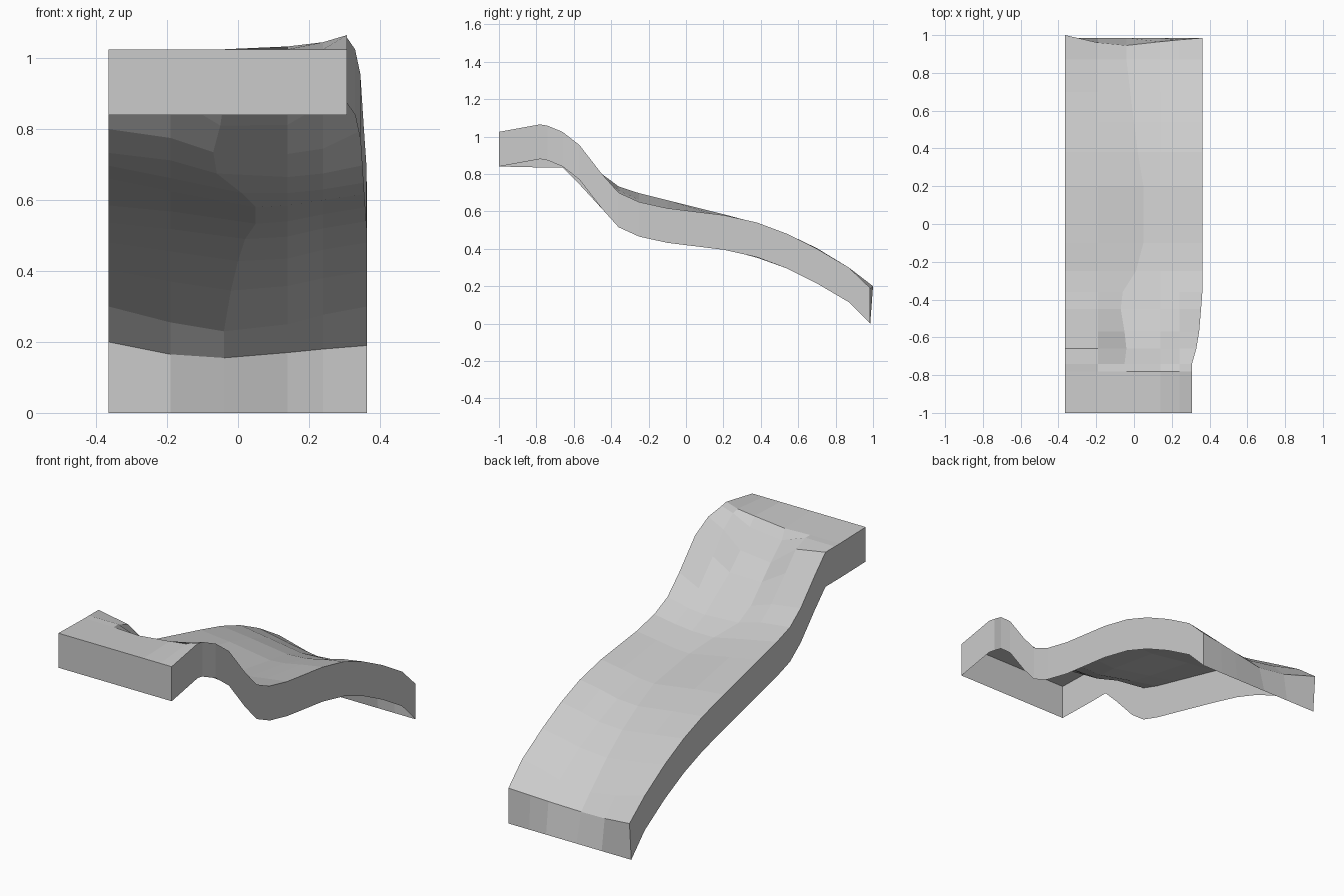
import bpy, bmesh

WALL = 0.185
# Stations along the slope: y, channel centre x, right edge x, then heights left to right
ROWS = [
    (-1.00, -0.04, 0.307, 1.025, 1.025, 1.025, 1.025, 1.025, 1.025),
    (-0.78, -0.04, 0.307, 1.020, 1.020, 1.015, 1.033, 1.045, 1.065),
    (-0.74, -0.05, 0.307, 1.020, 1.020, 0.970, 0.990, 1.037, 1.058),
    (-0.66, -0.04, 0.33, 1.020, 0.990, 0.877, 0.895, 0.98, 1.025),
    (-0.57, -0.05, 0.345, 0.930, 0.895, 0.810, 0.812, 0.87, 0.955),
    (-0.45, -0.07, 0.355, 0.800, 0.775, 0.735, 0.730, 0.745, 0.800),
    (-0.36, -0.06, 0.362, 0.733, 0.712, 0.675, 0.665, 0.675, 0.700),
    (-0.25, 0.01, 0.363, 0.697, 0.662, 0.620, 0.620, 0.630, 0.650),
    (-0.10, 0.05, 0.363, 0.660, 0.625, 0.580, 0.585, 0.600, 0.617),
    (0.20, 0.05, 0.363, 0.585, 0.568, 0.533, 0.540, 0.560, 0.580),
    (0.38, 0.02, 0.363, 0.537, 0.518, 0.490, 0.497, 0.520, 0.540),
    (0.54, 0.00, 0.363, 0.480, 0.455, 0.428, 0.435, 0.460, 0.480),
    (0.70, -0.02, 0.363, 0.403, 0.370, 0.345, 0.358, 0.380, 0.400),
    (0.87, -0.04, 0.363, 0.300, 0.255, 0.230, 0.250, 0.277, 0.300),
    (0.985, -0.04, 0.363, 0.200, 0.165, 0.155, 0.170, 0.180, 0.190),
]
BACK_SHIFT = (0.015, -0.025, -0.04, -0.02, -0.01, 0.0)  # bowed back lip

bm = bmesh.new()

# Top surface: a shallow channel between raised rims
grid = []
for row in ROWS:
    y, cx, rx = row[:3]
    xs = (-0.365, -0.19, cx, 0.14, 0.24, rx)
    last = row is ROWS[-1]
    grid.append([bm.verts.new((x, y + (s if last else 0), z))
                 for x, z, s in zip(xs, row[3:], BACK_SHIFT)])
for a, b in zip(grid, grid[1:]):
    for i in range(len(a) - 1):
        bm.faces.new((a[i], a[i + 1], b[i + 1], b[i]))


# Skirt walls all round, open underneath
def lower(v):
    if v in grid[-1]:
        return bm.verts.new((v.co.x, 0.985, 0.0))
    return bm.verts.new((v.co.x, v.co.y, v.co.z - WALL))


loop = ([r[0] for r in reversed(grid)] + grid[0][1:]
        + [r[-1] for r in grid[1:]] + grid[-1][-2:0:-1])
base = [lower(v) for v in loop]
n = len(loop)
for i in range(n):
    j = (i + 1) % n
    bm.faces.new((loop[i], base[i], base[j], loop[j]))

# Flat-shaded low-poly object
bm.normal_update()
mesh = bpy.data.meshes.new("slope_channel")
bm.to_mesh(mesh)
bm.free()
obj = bpy.data.objects.new("slope_channel", mesh)
bpy.context.collection.objects.link(obj)
